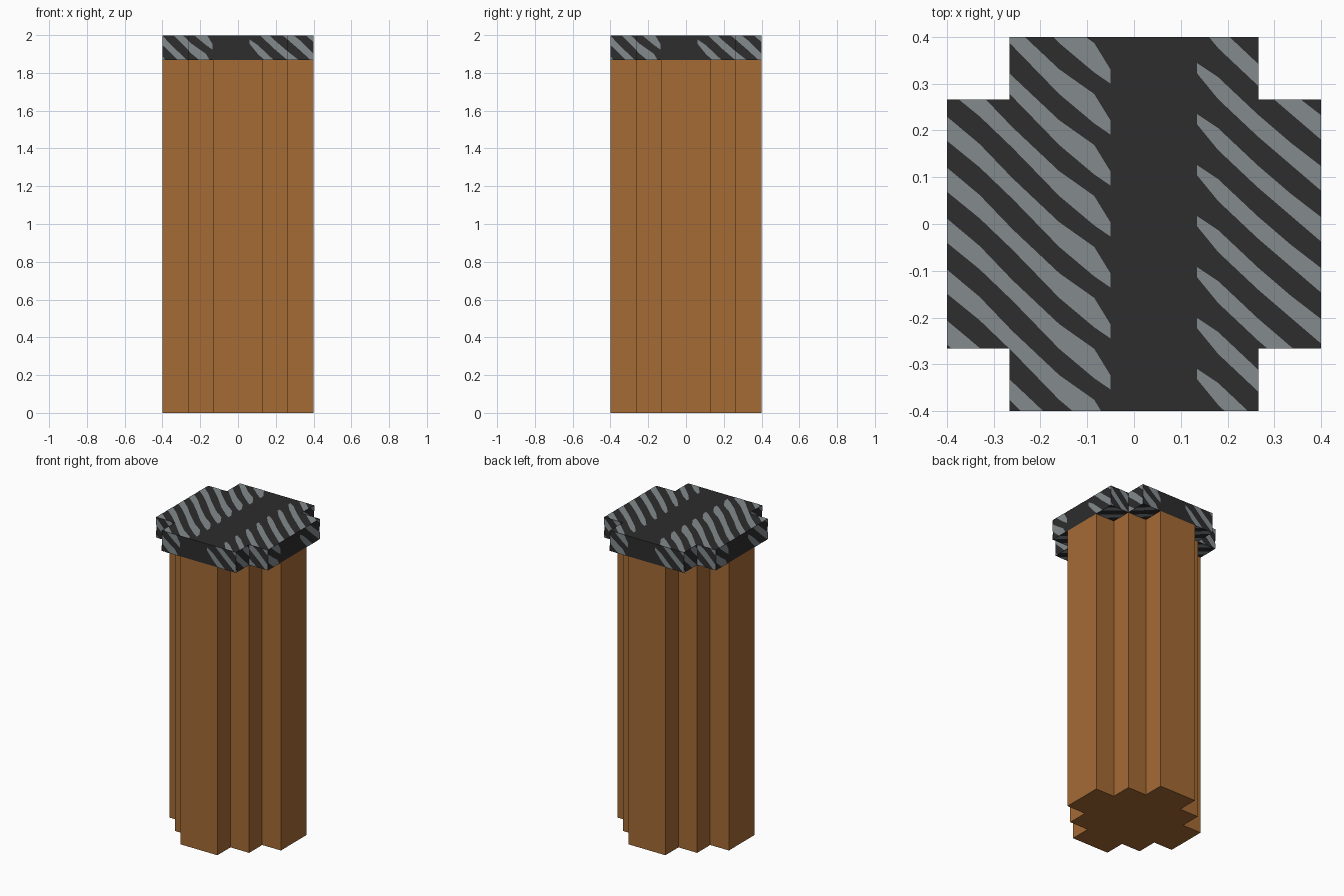
import bpy, bmesh, math
from mathutils import Matrix, Vector

default = bpy.data.objects.get("Cube")
if default:
    bpy.data.objects.remove(default)

A, B, C = 0.132, 0.266, 0.4      # stepped outline distances
CAP_Z, TOP_Z, GAP = 1.867, 1.999, 0.001


def material(name, rgb):
    m = bpy.data.materials.new(name)
    m.use_nodes = True
    m.diffuse_color = (*rgb, 1)
    m.node_tree.nodes["Principled BSDF"].inputs["Base Color"].default_value = (*rgb, 1)
    return m


wood = material("warm_wood", (0.376, 0.147, 0.036))
dark = material("charcoal", (0.026, 0.026, 0.026))
grey = material("stripe_grey", (0.227, 0.254, 0.270))


def make_object(name, bm, mat):
    mesh = bpy.data.meshes.new(name)
    bm.to_mesh(mesh)
    bm.free()
    mesh.materials.append(mat)
    obj = bpy.data.objects.new(name, mesh)
    bpy.context.collection.objects.link(obj)
    return obj


def prism(name, quarter, z0, z1, mat):
    """Extrude an outline made of four rotated copies of one quarter."""
    bm = bmesh.new()
    pts = [Matrix.Rotation(k * math.pi / 2, 3, 'Z') @ Vector((x, y, z0))
           for k in range(4) for x, y in quarter]
    face = bm.faces.new([bm.verts.new(p) for p in pts])
    ext = bmesh.ops.extrude_face_region(bm, geom=[face], use_keep_orig=True)
    up = [v for v in ext["geom"] if isinstance(v, bmesh.types.BMVert)]
    bmesh.ops.translate(bm, verts=up, vec=(0, 0, z1 - z0))
    bmesh.ops.recalc_face_normals(bm, faces=bm.faces)
    return make_object(name, bm, mat)


# Stepped column and overhanging cross-shaped cap
prism("column", [(C, A), (B, A), (B, B), (A, B), (A, C)], 0, CAP_Z, wood)
prism("cap", [(C, B), (B, B), (B, C)], CAP_Z, TOP_Z, dark)

# Wavy tapered stripes: (u, upper edge, lower edge) measured from the tip
LEFT = [(0, .018, -.012), (-.035, .075, .012), (-.11, .128, .075),
        (-.21, .222, .178), (-.28, .295, .245), (-.36, .362, .31), (-.5, .49, .44)]
RIGHT = [(0, .012, -.01), (.045, -.018, -.065), (.13, -.098, -.145),
         (.20, -.158, -.205), (.27, -.212, -.265), (.42, -.36, -.405)]


def stripes_on(target, rect, matrix, left_tip, right_tip, flip=False):
    """Lay stripes in a plane, trim them to a rectangle, add them to target."""
    u0, u1, v0, v1 = rect
    bm = bmesh.new()
    for shape, (tu, tv) in ((LEFT, left_tip), (RIGHT, right_tip)):
        for k in range(-10, 11):
            rows = [[bm.verts.new((tu + du, tv + k * 0.109 + dv, 0)) for dv in (hi, lo)]
                    for du, hi, lo in shape]
            for (a, b), (c, d) in zip(rows, rows[1:]):
                bm.faces.new((a, b, d, c))
    for co, no in (((u0, 0, 0), (-1, 0, 0)), ((u1, 0, 0), (1, 0, 0)),
                   ((0, v0, 0), (0, -1, 0)), ((0, v1, 0), (0, 1, 0))):
        bmesh.ops.bisect_plane(bm, geom=bm.verts[:] + bm.edges[:] + bm.faces[:],
                               plane_co=co, plane_no=no, clear_outer=True)
    for f in bm.faces:
        f.normal_update()
        if (f.normal.z < 0) != flip:
            f.normal_flip()
    bm.transform(matrix)
    temp = bpy.data.meshes.new("temp")
    bm.to_mesh(temp)
    bm.free()
    target.from_mesh(temp)
    bpy.data.meshes.remove(temp)


# Stripes on the top of the cap
TIPS = ((-0.05, -0.015), (0.135, 0.005))
bm = bmesh.new()
for rect in ((-C, C, -B, B), (-B, B, B, C), (-B, B, -C, -B)):
    stripes_on(bm, rect, Matrix.Translation((0, 0, TOP_Z + GAP)), *TIPS)
make_object("cap_top_stripes", bm, grey)

# Stripes on the overhanging corners underneath
bm = bmesh.new()
for sx in (1, -1):
    for sy in (1, -1):
        for (a, b), (c, d) in (((B, C), (A, B)), ((A, B), (B, C))):
            us, vs = sorted((sx * a, sx * b)), sorted((sy * c, sy * d))
            stripes_on(bm, (*us, *vs), Matrix.Translation((0, 0, CAP_Z - GAP)),
                       *TIPS, flip=True)
make_object("cap_underside_stripes", bm, grey)

# Stripes around the sides, the same on all four
bm = bmesh.new()
for k in range(4):
    turn = Matrix.Rotation(k * math.pi / 2, 4, 'Z')
    for u0, u1, depth in ((-B, B, C), (-C, -B, B), (B, C, B)):
        place = (turn @ Matrix.Translation((0, -depth - GAP, 0))
                 @ Matrix.Rotation(math.pi / 2, 4, 'X'))
        stripes_on(bm, (u0, u1, CAP_Z, TOP_Z), place, (-0.135, 1.935), (0.06, 1.965))
make_object("cap_side_stripes", bm, grey)
